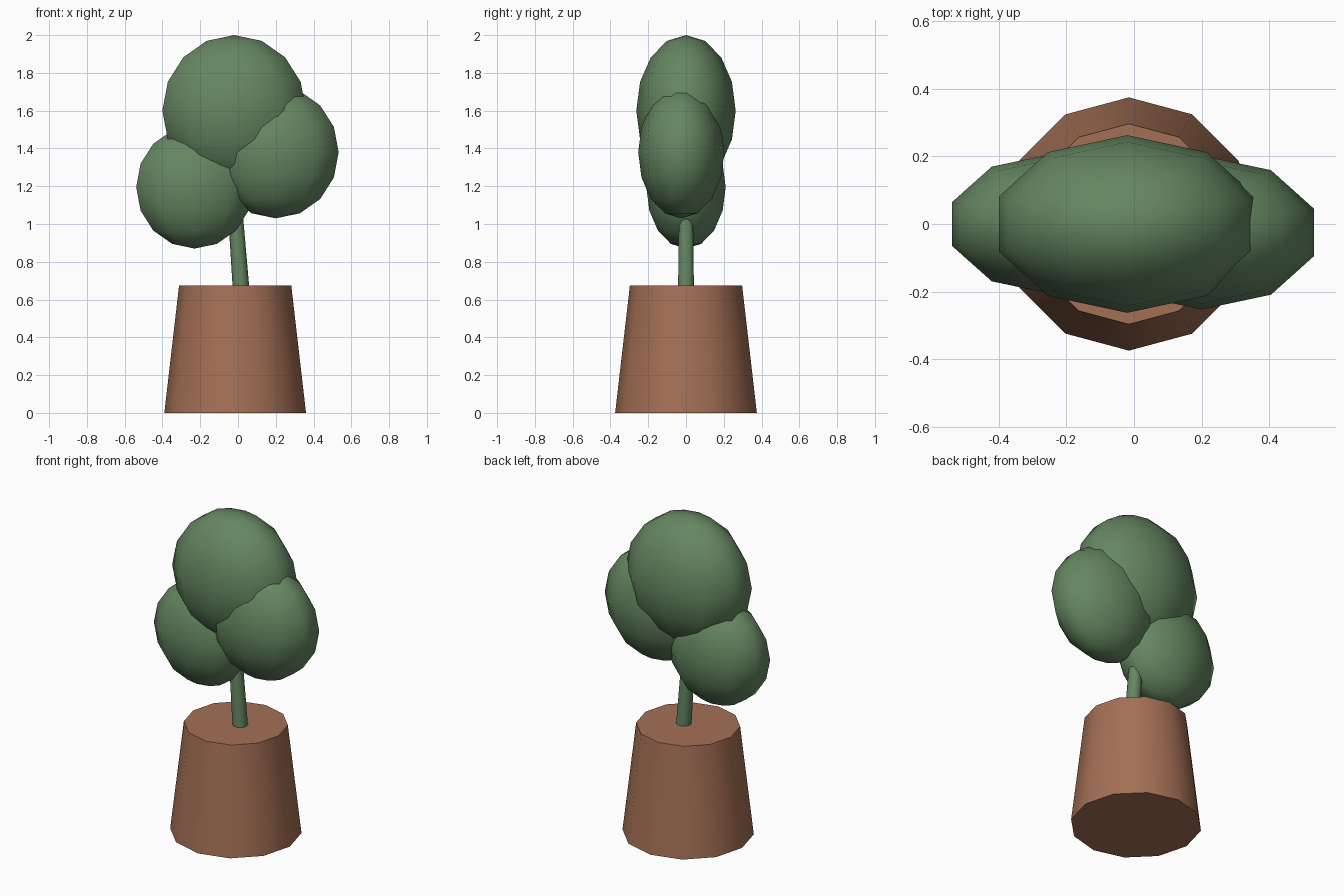
import bpy

if "Cube" in bpy.data.objects:
    bpy.data.objects.remove(bpy.data.objects["Cube"])

def material(name, rgb):
    m = bpy.data.materials.new(name)
    m.diffuse_color = (*rgb, 1)
    m.use_nodes = True
    m.node_tree.nodes["Principled BSDF"].inputs["Base Color"].default_value = m.diffuse_color
    return m

GREEN = material("leaf_green", (0.13, 0.24, 0.12))
CLAY = material("clay", (0.37, 0.16, 0.09))

def finish(name, mat):
    ob = bpy.context.object
    ob.name = name
    ob.data.materials.append(mat)
    bpy.ops.object.transform_apply(location=False, rotation=False, scale=True)
    bpy.ops.object.shade_smooth_by_angle(angle=0.9)
    return ob

def tapered(name, sides, r1, r2, x, z0, z1, mat):
    bpy.ops.mesh.primitive_cone_add(vertices=sides, radius1=r1, radius2=r2,
                                    depth=z1 - z0, location=(x, 0, (z0 + z1) / 2))
    return finish(name, mat)

def leaf_clump(name, centre, r, ry):
    # ten segments starting on the x axis, eight rings, flattened in y
    bpy.ops.mesh.primitive_uv_sphere_add(segments=10, ring_count=8, radius=1,
                                         location=centre, scale=(r, ry, r))
    return finish(name, GREEN)

# Pot, wider at its base
tapered("pot", 12, 0.375, 0.297, -0.015, 0, 0.675, CLAY)

# Stem, leaning slightly to the left and ending inside the foliage
stem = tapered("stem", 10, 0.044, 0.036, 0, 0.66, 1.3, GREEN)
for v in stem.data.vertices:
    # put corners on the x axis, then lean
    v.co.x, v.co.y = v.co.y, -v.co.x
    v.co.x += -0.008 - 0.075 * v.co.z

# Foliage
leaf_clump("top_foliage", (-0.02, 0, 1.6), 0.4, 0.263)
leaf_clump("left_foliage", (-0.23, 0, 1.195), 0.325, 0.21)
leaf_clump("right_foliage", (0.2, -0.025, 1.38), 0.35, 0.228)
